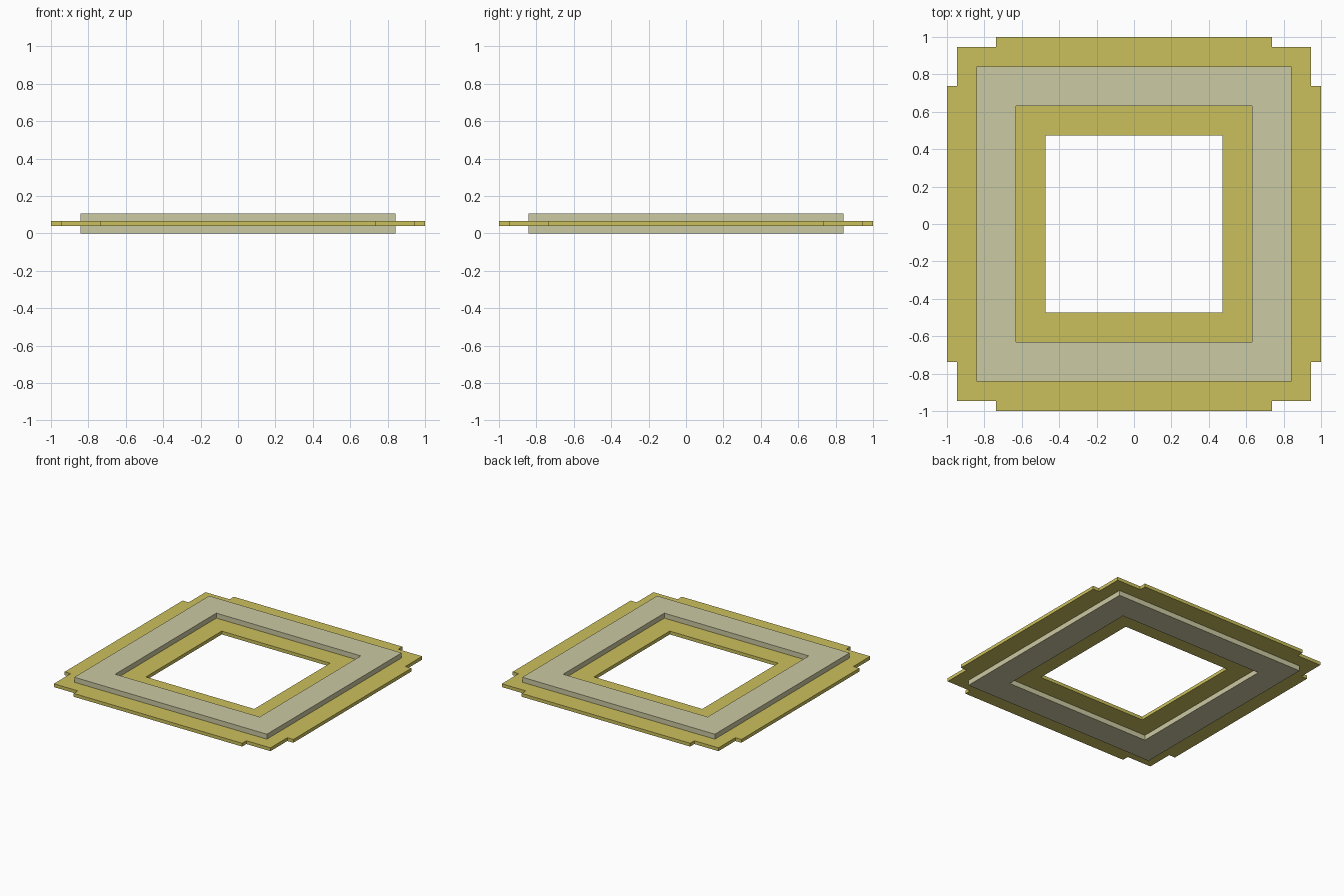
import bpy
import bmesh

if "Cube" in bpy.data.objects:
    bpy.data.objects.remove(bpy.data.objects["Cube"], do_unlink=True)

U = 1 / 19  # layout module: the plate is 38 modules wide


def make_material(name, color):
    mat = bpy.data.materials.new(name)
    mat.use_nodes = True
    mat.diffuse_color = color
    mat.node_tree.nodes["Principled BSDF"].inputs["Base Color"].default_value = color
    return mat


def four_corners(corner):
    """Repeat one corner's points by quarter turns into a closed outline."""
    outline = []
    for _ in range(4):
        outline += corner
        corner = [(-y, x) for x, y in corner]
    return outline


def ring(name, outer, inner, z0, z1, mat):
    """Flat ring between two outlines, extruded from z0 to z1."""
    bm = bmesh.new()
    edges = []
    for outline in (outer, inner):
        verts = [bm.verts.new((x * U, y * U, z0 * U)) for x, y in outline]
        edges += [bm.edges.new((v, verts[i - 1])) for i, v in enumerate(verts)]
    bmesh.ops.triangle_fill(bm, edges=edges, use_beauty=True, normal=(0, 0, 1))
    top = bmesh.ops.extrude_face_region(bm, geom=bm.faces[:], use_keep_orig=True)
    moved = [g for g in top["geom"] if isinstance(g, bmesh.types.BMVert)]
    bmesh.ops.translate(bm, verts=moved, vec=(0, 0, (z1 - z0) * U))
    bmesh.ops.recalc_face_normals(bm, faces=bm.faces[:])
    mesh = bpy.data.meshes.new(name)
    bm.to_mesh(mesh)
    bm.free()
    mesh.materials.append(mat)
    obj = bpy.data.objects.new(name, mesh)
    bpy.context.collection.objects.link(obj)
    return obj


gold = make_material("mustard yellow", (0.60, 0.53, 0.108, 1))
stone = make_material("pale khaki", (0.60, 0.585, 0.36, 1))

# Thin plate with stepped corners and a square opening
ring("base_plate",
     four_corners([(19, 14), (18, 14), (18, 18), (14, 18), (14, 19)]),
     four_corners([(9, 9)]), 0.75, 1.25, gold)

# Thicker square frame standing proud of the plate above and below
ring("raised_frame", four_corners([(16, 16)]), four_corners([(12, 12)]), 0, 2, stone)
